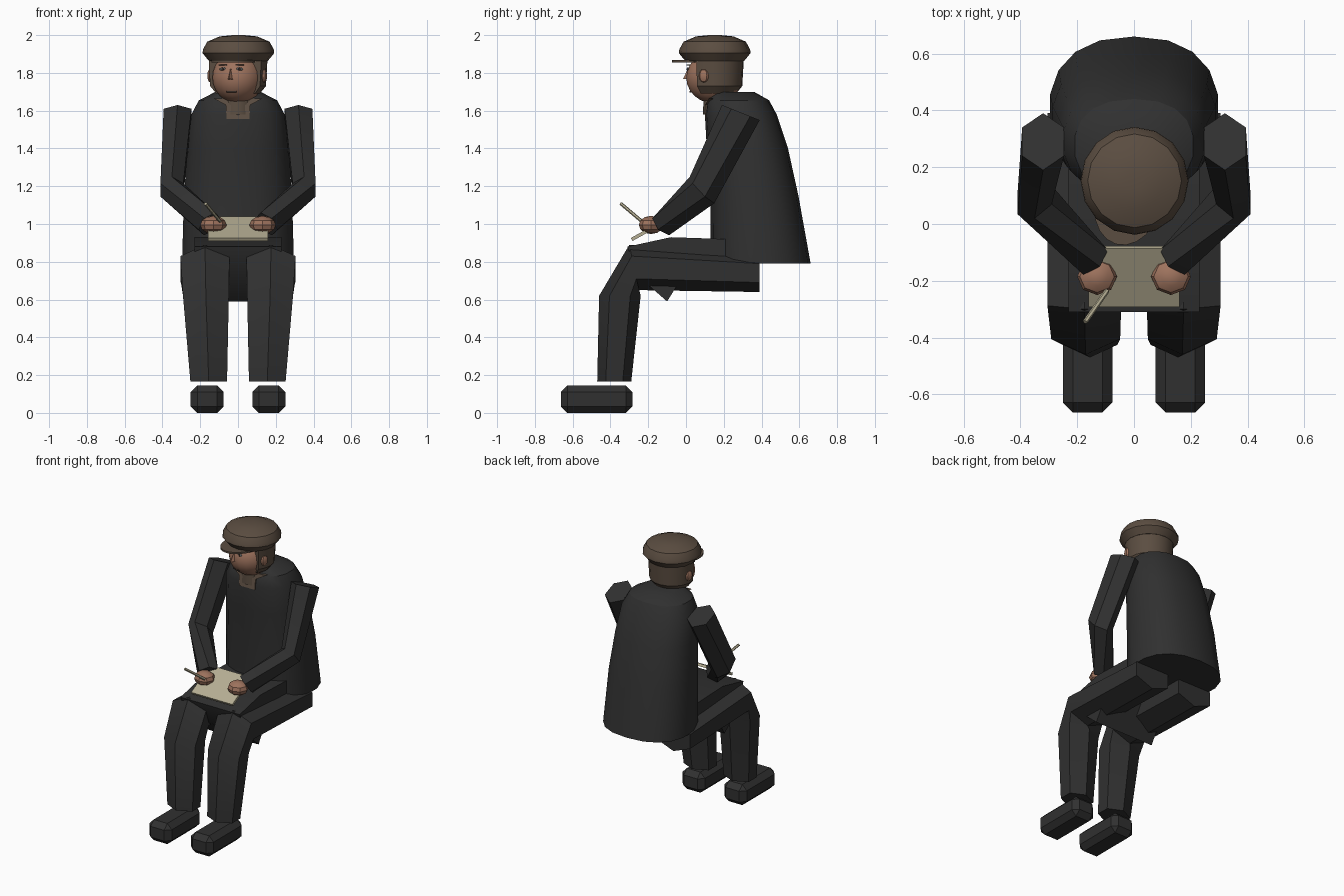
import bpy, bmesh
from math import sin, cos, pi, radians, copysign
from mathutils import Vector, Matrix

if "Cube" in bpy.data.objects:
    bpy.data.objects.remove(bpy.data.objects["Cube"])

parts = []


def material(name, rgb):
    m = bpy.data.materials.new(name)
    m.use_nodes = True
    m.diffuse_color = (*rgb, 1)
    m.node_tree.nodes["Principled BSDF"].inputs["Base Color"].default_value = (*rgb, 1)
    return m


COAT = material("charcoal cloth", (0.03, 0.03, 0.03))
BROWN = material("brown wool", (0.105, 0.075, 0.053))
SKIN = material("skin", (0.34, 0.17, 0.11))
PAPER = material("paper", (0.46, 0.42, 0.29))
DARK = material("dark features", (0.035, 0.025, 0.02))
GREY = material("grey eyes", (0.12, 0.13, 0.13))


def finish(name, bm, mat, matrix=None):
    if matrix:
        bm.transform(matrix)
    bmesh.ops.recalc_face_normals(bm, faces=bm.faces)
    me = bpy.data.meshes.new(name)
    bm.to_mesh(me)
    bm.free()
    me.materials.append(mat)
    ob = bpy.data.objects.new(name, me)
    bpy.context.collection.objects.link(ob)
    parts.append(ob)
    return ob


def loft(name, rings, mat, matrix=None):
    """Skin closed rings of points and cap both ends."""
    bm = bmesh.new()
    loops = [[bm.verts.new(p) for p in ring] for ring in rings]
    for a, b in zip(loops, loops[1:]):
        for i in range(len(a)):
            j = (i + 1) % len(a)
            bm.faces.new((a[i], a[j], b[j], b[i]))
    bm.faces.new(loops[0])
    bm.faces.new(loops[-1])
    return finish(name, bm, mat, matrix)


def limb(name, side, stations, mat, sides=6):
    """Tube through stations of centre, sideways radius and upward radius."""
    rings = []
    for c, u, v in stations:
        c, u, v = Vector(c), Vector(u), Vector(v)
        ring = [c + u * sin(2 * pi * i / sides) + v * cos(2 * pi * i / sides)
                for i in range(sides)]
        rings.append([Vector((p.x * side, p.y, p.z)) for p in ring])
    return loft(name, rings, mat)


def lathe(name, profile, mat, sides, matrix=None):
    rings = [[(r * cos(2 * pi * i / sides), r * sin(2 * pi * i / sides), z)
              for i in range(sides)] for r, z in profile]
    return loft(name, rings, mat, matrix)


def ball(name, centre, size, mat, segs=12, rows=8, matrix=None):
    bm = bmesh.new()
    bmesh.ops.create_uvsphere(bm, u_segments=segs, v_segments=rows, radius=1)
    m = Matrix.Translation(centre) @ Matrix.Diagonal((*size, 1))
    return finish(name, bm, mat, matrix @ m if matrix else m)


def box(name, centre, size, mat, matrix=None, bevel=0):
    bm = bmesh.new()
    bmesh.ops.create_cube(bm, size=1)
    bm.transform(Matrix.Diagonal((*size, 1)))
    if bevel:
        bmesh.ops.bevel(bm, geom=bm.edges[:], offset=bevel, segments=1, affect='EDGES')
    m = Matrix.Translation(centre)
    return finish(name, bm, mat, matrix @ m if matrix else m)


# Coat body: squarish ovals given by height, front, back and half width
body = []
for z, front, back, w in ((.79, .13, .66, .30), (1.15, .13, .595, .29),
                          (1.4, .11, .54, .27), (1.58, .10, .48, .25),
                          (1.655, .11, .44, .21), (1.70, .14, .36, .12)):
    ring = []
    for i in range(18):
        a = 2 * pi * i / 18
        x, y = (copysign(abs(t) ** .85, t) for t in (sin(a), cos(a)))
        ring.append((w * x, (front + back) / 2 + (back - front) / 2 * y, z))
    body.append(ring)
loft("coat_body", body, COAT)

# Coat lap lying across the thighs
lap = ((-.31, .88), (-.26, .73), (-.10, .59), (.03, .80), (.28, .80), (.22, .92), (-.08, .93))
loft("coat_lap", [[(x, y, z) for y, z in lap] for x in (-.23, .23)], COAT)

# Shirt front and neck
shirt = ((-.06, .055), (.06, .055), (.065, .13), (.13, .165), (-.13, .165), (-.065, .13))
loft("shirt_front", [[(x, y + abs(x) * .3, 1.5 + z) for x, z in shirt] for y in (.082, .12)], BROWN)
lathe("neck", ((.09, 1.58), (.085, 1.74)), BROWN, 12, Matrix.Translation((0, .18, 0)))

# Limbs, hands and shoes on both sides
for label, s in (("left", 1), ("right", -1)):
    limb(label + "_arm", s, (
        ((.32, .29, 1.59), (.085, 0, 0), (0, -.10, .04)),
        ((.35, .085, 1.18), (.07, -.02, 0), (0, -.065, .07)),
        ((.15, -.12, 1.0), (.05, -.05, 0), (-.03, -.03, .06))), COAT)
    limb(label + "_leg", s, (
        ((.175, .39, .74), (.15, 0, 0), (0, 0, .10)),
        ((.175, -.275, .77), (.15, 0, 0), (0, -.025, .12)),
        ((.17, -.35, .62), (.14, 0, 0), (0, -.11, 0)),
        ((.155, -.38, .165), (.112, 0, 0), (0, -.09, 0))), COAT)
    ball(label + "_hand", (s * .13, -.185, .995), (.07, .065, .048), SKIN, 8, 6)
    box(label + "_shoe", (s * .163, -.473, .0725), (.175, .38, .145), COAT, bevel=.035)

# Notebook and pencil
tilt = Matrix.Translation((0, -.185, .975)) @ Matrix.Rotation(radians(29), 4, 'X')
box("notebook", (0, 0, 0), (.32, .235, .018), PAPER, tilt)
start, end = Vector((-.095, -.235, 1.015)), Vector((-.172, -.345, 1.108))
aim = Matrix.Translation(start) @ (end - start).to_track_quat('Z', 'Y').to_matrix().to_4x4()
lathe("pencil", ((.009, 0), (.009, (end - start).length)), PAPER, 6, aim)

# Head turned a little to its right
H = Matrix.Translation((0, .15, 0)) @ Matrix.Rotation(-.28, 4, 'Z')
ball("head", (0, 0, 1.775), (.137, .15, .137), SKIN, 18, 12, H)
hair = []
for z, r in ((1.69, .115), (1.73, .148), (1.87, .156)):
    arc = [radians(-22 + 224 * i / 12) for i in range(13)]
    hair.append([(r * cos(a), r * sin(a), z) for a in arc])
loft("hair", hair, BROWN, H)
for label, s in (("left", 1), ("right", -1)):
    ball(label + "_ear", (s * .148, -.015, 1.785), (.016, .027, .036), SKIN, 8, 6, H)
    ball(label + "_eye", (s * .046, -.131, 1.82), (.02, .006, .009), GREY, 8, 6, H)
    ball(label + "_pupil", (s * .046, -.135, 1.82), (.008, .004, .008), DARK, 8, 6, H)
    box(label + "_brow", (s * .046, -.13, 1.842), (.045, .008, .007), DARK, H)
nose = Matrix.Translation((0, 0, 1.765))
loft("nose", [[(-.022, -.13, 0), (.022, -.13, 0), (0, -.172, .003)],
              [(-.008, -.13, .055), (.008, -.13, .055), (0, -.147, .055)]], SKIN, H @ nose)
box("mouth", (0, -.124, 1.70), (.055, .008, .006), DARK, H)

# Flat cap with peak
lathe("cap", ((.155, 1.862), (.19, 1.905), (.187, 1.925), (.165, 1.965), (.10, 1.993), (.03, 2.0)),
      BROWN, 16, Matrix.Translation((0.002, .152, 0)))
peak = [(.115 * cos(pi * i / 10), -.08 - .15 * sin(pi * i / 10)) for i in range(11)]
loft("cap_peak", [[(x, y, z) for x, y in peak] for z in (1.855, 1.867)], BROWN, H)

# Smooth the round forms and keep the faceted limbs crisp
for ob in bpy.context.selected_objects:
    ob.select_set(False)
for ob in parts:
    ob.select_set(True)
bpy.context.view_layer.objects.active = parts[0]
bpy.ops.object.shade_smooth_by_angle(angle=radians(32))
